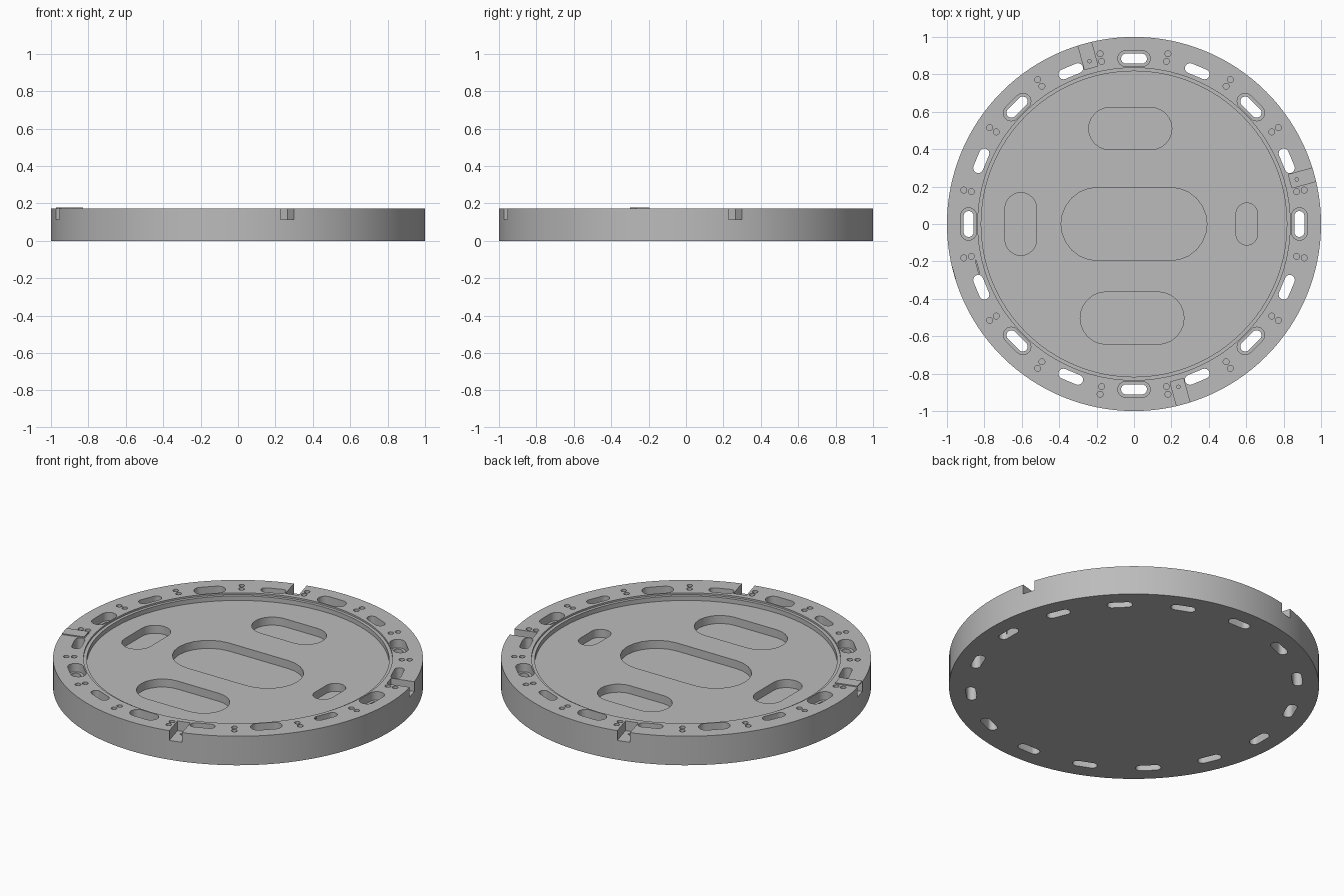
import bpy, bmesh
from math import pi, cos, sin, radians
from mathutils import Matrix, Vector

if "Cube" in bpy.data.objects:
    bpy.data.objects.remove(bpy.data.objects["Cube"], do_unlink=True)

TOP = 0.173
FLOOR = 0.136
POCKET = 0.088

grey = bpy.data.materials.new("plain grey")
grey.use_nodes = True
grey.diffuse_color = (0.5, 0.5, 0.5, 1)
grey.node_tree.nodes["Principled BSDF"].inputs["Base Color"].default_value = (0.5, 0.5, 0.5, 1)


def make_object(name, bm):
    bmesh.ops.recalc_face_normals(bm, faces=bm.faces[:])
    mesh = bpy.data.meshes.new(name)
    bm.to_mesh(mesh)
    bm.free()
    mesh.materials.append(grey)
    obj = bpy.data.objects.new(name, mesh)
    bpy.context.collection.objects.link(obj)
    return obj


def add_prism(bm, outline, z0, z1, matrix):
    """Extrude a flat outline between two heights."""
    face = bm.faces.new([bm.verts.new(matrix @ Vector((x, y, z0))) for x, y in outline])
    moved = bmesh.ops.extrude_face_region(bm, geom=[face])["geom"]
    verts = [g for g in moved if isinstance(g, bmesh.types.BMVert)]
    bmesh.ops.translate(bm, vec=(0, 0, z1 - z0), verts=verts)


def stadium(sx, sy, steps=12):
    """Rounded slot outline of the given overall size."""
    r = min(sx, sy) / 2
    dx, dy = sx / 2 - r, sy / 2 - r
    start = -pi / 2 if sx > sy else 0
    pts = []
    for end in (1, -1):
        for i in range(steps + 1):
            a = start + pi * i / steps + (0 if end == 1 else pi)
            pts.append((end * dx + r * cos(a), end * dy + r * sin(a)))
    return pts


def circle(r, n=16):
    return [(r * cos(2 * pi * i / n), r * sin(2 * pi * i / n)) for i in range(n)]


def box(sx, sy):
    return [(-sx / 2, -sy / 2), (sx / 2, -sy / 2), (sx / 2, sy / 2), (-sx / 2, sy / 2)]


def polar(angle, radius):
    return Matrix.Rotation(radians(angle), 4, 'Z') @ Matrix.Translation((radius, 0, 0))


def cut(body, bm):
    """Subtract the shapes in bm from the body."""
    cutter = make_object("cutter", bm)
    cutter.hide_render = True
    mod = body.modifiers.new("cut", 'BOOLEAN')
    mod.operation = 'DIFFERENCE'
    mod.solver = 'EXACT'
    mod.object = cutter
    bpy.context.view_layer.objects.active = body
    bpy.ops.object.modifier_apply(modifier=mod.name)
    bpy.data.objects.remove(cutter, do_unlink=True)


# Round plate with a raised rim and a stepped inner lip
profile = [(0, 0), (1, 0), (1, TOP), (0.835, TOP), (0.835, TOP - 0.01),
           (0.817, TOP - 0.01), (0.817, FLOOR), (0, FLOOR)]
bm = bmesh.new()
verts = [bm.verts.new((r, 0, z)) for r, z in profile]
edges = [bm.edges.new(pair) for pair in zip(verts, verts[1:])]
bmesh.ops.spin(bm, geom=verts + edges, axis=(0, 0, 1), cent=(0, 0, 0),
               angle=2 * pi, steps=128, use_duplicate=False)
bmesh.ops.remove_doubles(bm, verts=bm.verts[:], dist=0.0001)
plate = make_object("round_plate", bm)

# Five rounded pockets in the floor: centre x, centre y, size x, size y
bm = bmesh.new()
for cx, cy, sx, sy in [(0, 0, 0.78, 0.39), (-0.02, 0.51, 0.445, 0.225),
                       (-0.01, -0.503, 0.555, 0.28), (-0.605, 0, 0.17, 0.335),
                       (0.603, 0, 0.115, 0.225)]:
    add_prism(bm, stadium(sx, sy), POCKET, 0.3, Matrix.Translation((cx, cy, 0)))
cut(plate, bm)

# Sixteen through slots in the rim
bm = bmesh.new()
for i in range(16):
    add_prism(bm, stadium(0.054, 0.138), -0.1, 0.3, polar(i * 22.5, 0.884))
cut(plate, bm)

# Wider recess on every second slot, and pairs of blind screw holes between slots
bm = bmesh.new()
for i in range(8):
    add_prism(bm, stadium(0.085, 0.173), TOP - 0.05, 0.3, polar(i * 45, 0.884))
for i in range(16):
    for radius in (0.886, 0.928):
        add_prism(bm, circle(0.016), TOP - 0.05, 0.3, polar(i * 22.5 + 11.25, radius))
cut(plate, bm)

# Four notches open to the outer wall
NOTCHES = [15.3 + 90 * k for k in range(4)]
bm = bmesh.new()
for angle in NOTCHES:
    add_prism(bm, box(0.2, 0.074), TOP - 0.058, 0.3, polar(angle, 0.966))
cut(plate, bm)

# Small pin hole in each notch floor
bm = bmesh.new()
for angle in NOTCHES:
    add_prism(bm, circle(0.009, 12), 0.08, 0.3, polar(angle, 0.902))
cut(plate, bm)

# Thin cover over the notch on the right side
bm = bmesh.new()
add_prism(bm, box(0.128, 0.074), TOP, TOP + 0.006, polar(NOTCHES[2], 0.934))
cover = make_object("notch_cover", bm)

bpy.ops.object.select_all(action='DESELECT')
for obj in (plate, cover):
    obj.select_set(True)
bpy.context.view_layer.objects.active = plate
bpy.ops.object.shade_smooth_by_angle(angle=radians(30))
